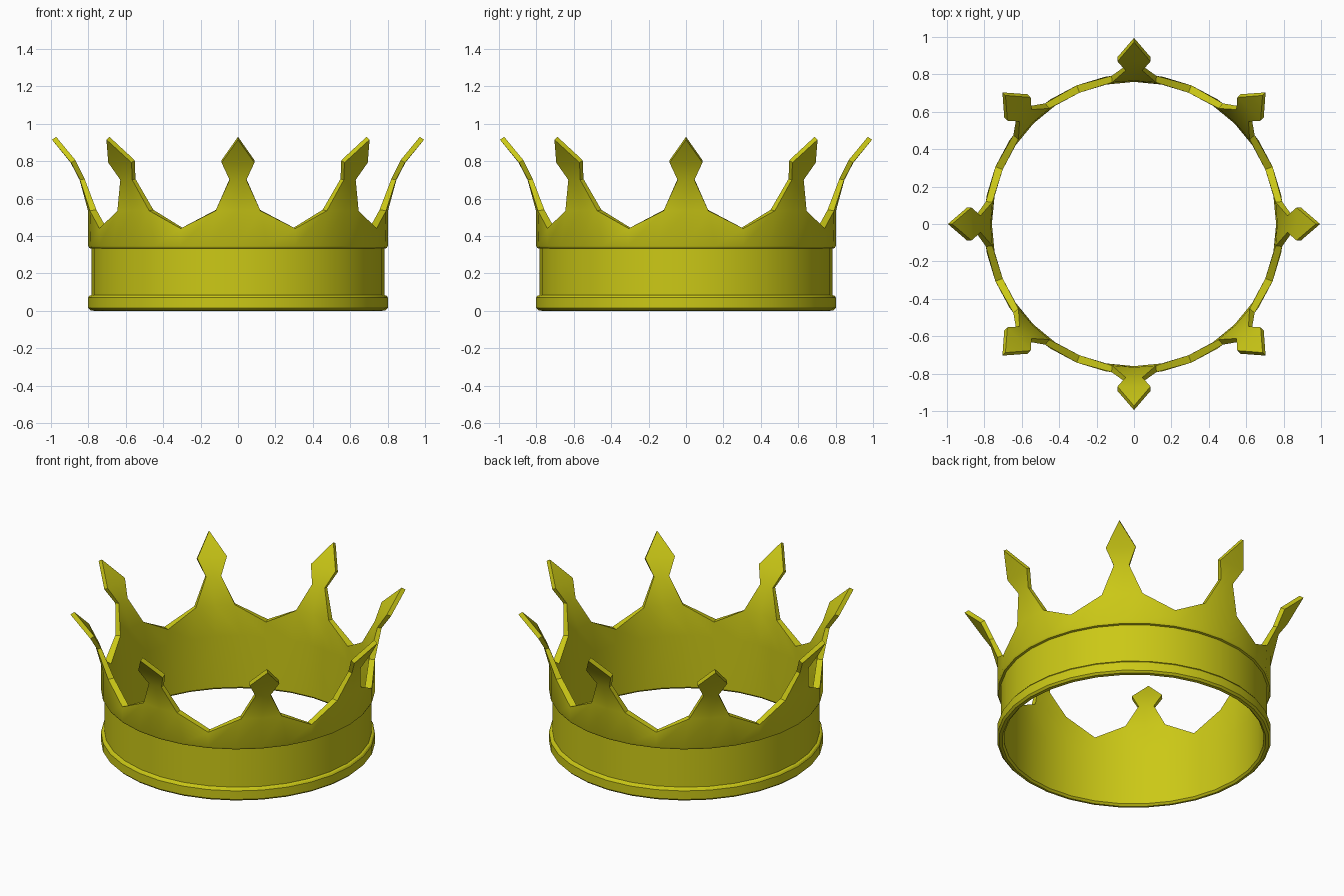
import bpy, bmesh
from math import sin, cos, pi

if "Cube" in bpy.data.objects:
    bpy.data.objects.remove(bpy.data.objects["Cube"])

SPIKES = 8
SEGS = 32

bm = bmesh.new()


def place(t, r, z, ang):
    """Vertex from sideways offset t and outward distance r at a given angle."""
    return bm.verts.new((r * cos(ang) - t * sin(ang), r * sin(ang) + t * cos(ang), z))


# Band: cross-section from the inner top, down under the base and up the outside
profile = [(0.760, 0.345), (0.760, 0.012), (0.772, 0.0), (0.790, 0.003), (0.802, 0.015),
           (0.802, 0.070), (0.795, 0.080), (0.782, 0.085), (0.782, 0.332),
           (0.795, 0.335), (0.802, 0.348)]
cols = [[place(0, r, z, 2 * pi * i / SEGS) for r, z in profile] for i in range(SEGS)]
for i in range(SEGS):
    a, b = cols[i], cols[(i + 1) % SEGS]
    for j in range(len(profile) - 1):
        bm.faces.new((a[j], b[j], b[j + 1], a[j + 1]))

# Spikes: (half width, outward distance at edge, at centre, height)
outer = [(0.120, 0.792, 0.802, 0.535), (0.045, 0.845, 0.847, 0.700), (0.088, 0.893, 0.895, 0.792)]
inner = [(0.117, 0.757, 0.766, 0.540), (0.045, 0.820, 0.822, 0.705), (0.088, 0.869, 0.871, 0.805)]
skins = ((outer, 0.802, (0.995, 0.915), -1), (inner, 0.760, (0.972, 0.930), 0))


def spike_skin(k, rows, ring_r, tip, idx):
    """One side of a spike; returns its outline from valley to valley."""
    ang = 2 * pi * k / SPIKES
    base = [cols[(k * 4 + d) % SEGS][idx] for d in range(-2, 3)]
    v0, v1 = (place(0, ring_r, 0.44, ang + s * pi / SPIKES) for s in (-1, 1))
    grid = [[place(-w, r, z, ang), place(0, c, z, ang), place(w, r, z, ang)]
            for w, r, c, z in rows]
    top = place(0, tip[0], tip[1], ang)
    first = [v0] + grid[0] + [v1]
    for j in range(4):
        bm.faces.new((base[j], base[j + 1], first[j + 1], first[j]))
    for lo, hi in zip(grid, grid[1:]):
        for j in range(2):
            bm.faces.new((lo[j], lo[j + 1], hi[j + 1], hi[j]))
    for j in range(2):
        bm.faces.new((grid[-1][j], grid[-1][j + 1], top))
    return [v0] + [g[0] for g in grid] + [top] + [g[2] for g in reversed(grid)] + [v1]


for k in range(SPIKES):
    a, b = (spike_skin(k, *s) for s in skins)
    # Cut edge joining the outer and inner skins
    for j in range(len(a) - 1):
        bm.faces.new((a[j], a[j + 1], b[j + 1], b[j]))

bmesh.ops.remove_doubles(bm, verts=bm.verts, dist=0.0005)
bmesh.ops.recalc_face_normals(bm, faces=bm.faces)
mesh = bpy.data.meshes.new("crown")
bm.to_mesh(mesh)
bm.free()
crown = bpy.data.objects.new("crown", mesh)
bpy.context.collection.objects.link(crown)

# Yellow gold colour and smooth shading with crisp edges
gold = bpy.data.materials.new("gold")
gold.diffuse_color = (0.6, 0.58, 0.008, 1)
gold.use_nodes = True
gold.node_tree.nodes["Principled BSDF"].inputs["Base Color"].default_value = gold.diffuse_color
mesh.materials.append(gold)
bpy.context.view_layer.objects.active = crown
crown.select_set(True)
bpy.ops.object.shade_smooth_by_angle(angle=pi / 6)
